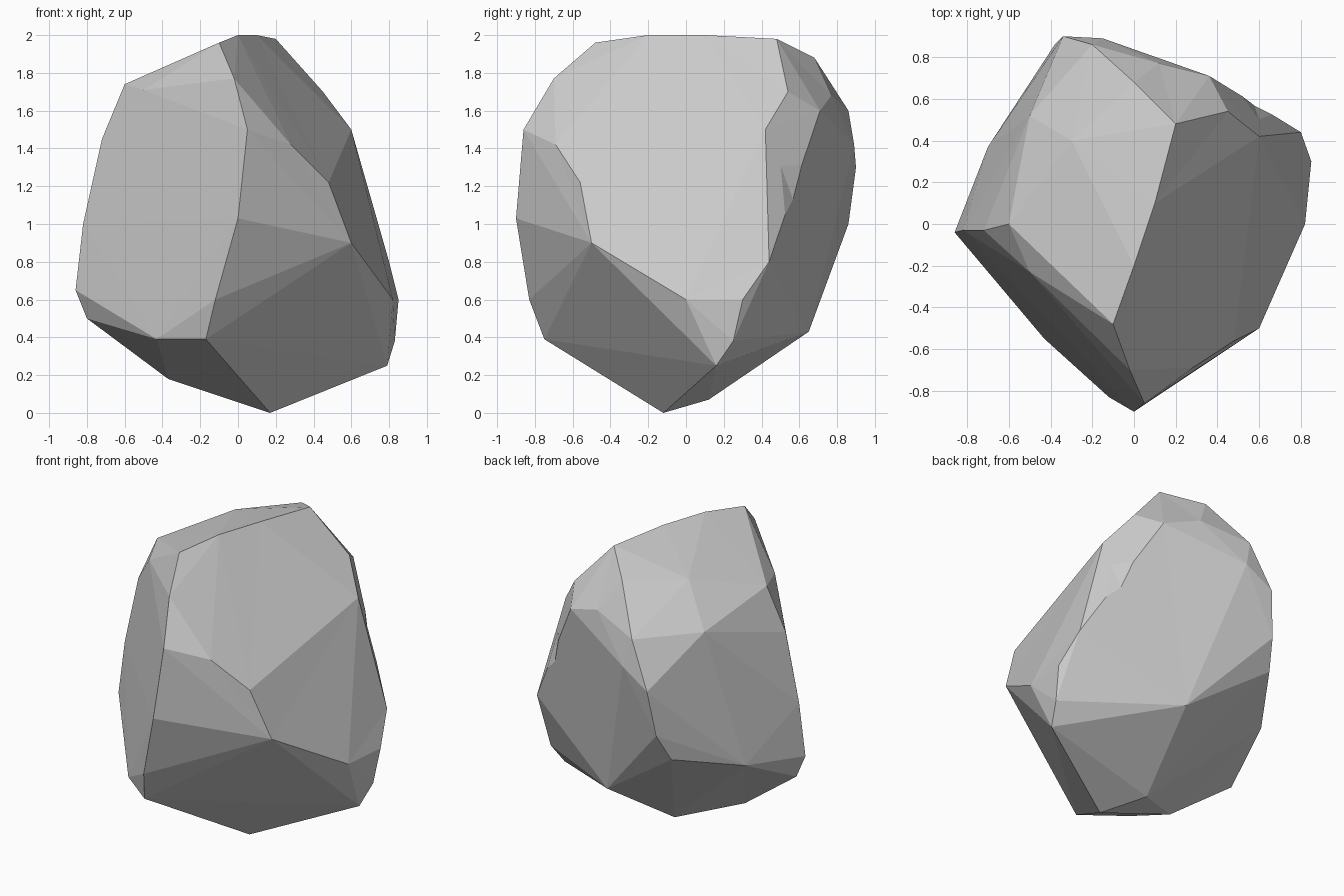
import bpy, bmesh
from math import radians
from mathutils import Vector

if "Cube" in bpy.data.objects:
    bpy.data.objects.remove(bpy.data.objects["Cube"])

# Corner points of the chiselled boulder, grouped by region
underside = [(.17, -.12, 0), (0, .12, .07), (-.37, -.1, .18), (-.8, -.03, .5), (.79, .16, .25)]
lower_rim = [(-.86, -.04, .65), (-.43, -.55, .39), (-.17, -.75, .39), (-.43, .77, .82), (-.7, .37, .7),
             (.13, .65, .43), (.83, .25, .38), (.85, .3, .6), (.82, 0, .6)]
waist = [(0, -.9, 1.03), (-.12, -.83, .6), (.6, -.5, .9), (-.38, .86, 1.0), (-.34, .9, 1.3),
         (-.15, .89, 1.42), (.8, .44, .8), (-.82, -.03, 1.0), (.48, -.56, 1.22)]
shoulder = [(.05, -.86, 1.5), (-.72, -.03, 1.45), (-.6, 0, 1.74), (-.5, .52, 1.6), (-.2, .86, 1.6),
            (.12, .77, 1.68), (.36, .71, 1.6), (.6, .42, 1.5), (-.02, -.7, 1.77),
            (.28, -.69, 1.42), (.48, -.1, 1.46), (-.5, -.23, 1.71)]
crown = [(-.1, -.48, 1.96), (0, -.2, 2), (.1, .1, 2), (.2, .48, 1.98),
         (-.3, .4, 1.86), (0, .68, 1.88), (.45, .54, 1.7)]


def mesh_object(name, bm):
    mesh = bpy.data.meshes.new(name)
    bm.to_mesh(mesh)
    bm.free()
    obj = bpy.data.objects.new(name, mesh)
    bpy.context.collection.objects.link(obj)
    return obj


# Boulder: hull of the corners, near-coplanar facets merged into flat planes
bm = bmesh.new()
for p in underside + lower_rim + waist + shoulder + crown:
    bm.verts.new(p)
hull = bmesh.ops.convex_hull(bm, input=bm.verts)
loose = {g for g in hull["geom_interior"] + hull["geom_unused"] if isinstance(g, bmesh.types.BMVert)}
bmesh.ops.delete(bm, geom=list(loose), context='VERTS')
bmesh.ops.dissolve_limit(bm, angle_limit=radians(4), verts=bm.verts, edges=bm.edges)
bmesh.ops.triangulate(bm, faces=bm.faces)
bmesh.ops.recalc_face_normals(bm, faces=bm.faces)
boulder = mesh_object("boulder", bm)

# Shallow scooped chip, taller than wide, on the back right shoulder
bm = bmesh.new()
bmesh.ops.create_icosphere(bm, subdivisions=2, radius=.5)
chip = mesh_object("chip_cutter", bm)
chip.scale = (1, 1, 1.6)
chip.location = Vector((.55, .51, 1.3)) + .52 * Vector((.69, .66, .28)).normalized()
chip.hide_render = True
chip.hide_set(True)

cut = boulder.modifiers.new("chip", 'BOOLEAN')
cut.operation = 'DIFFERENCE'
cut.solver = 'EXACT'
cut.object = chip
